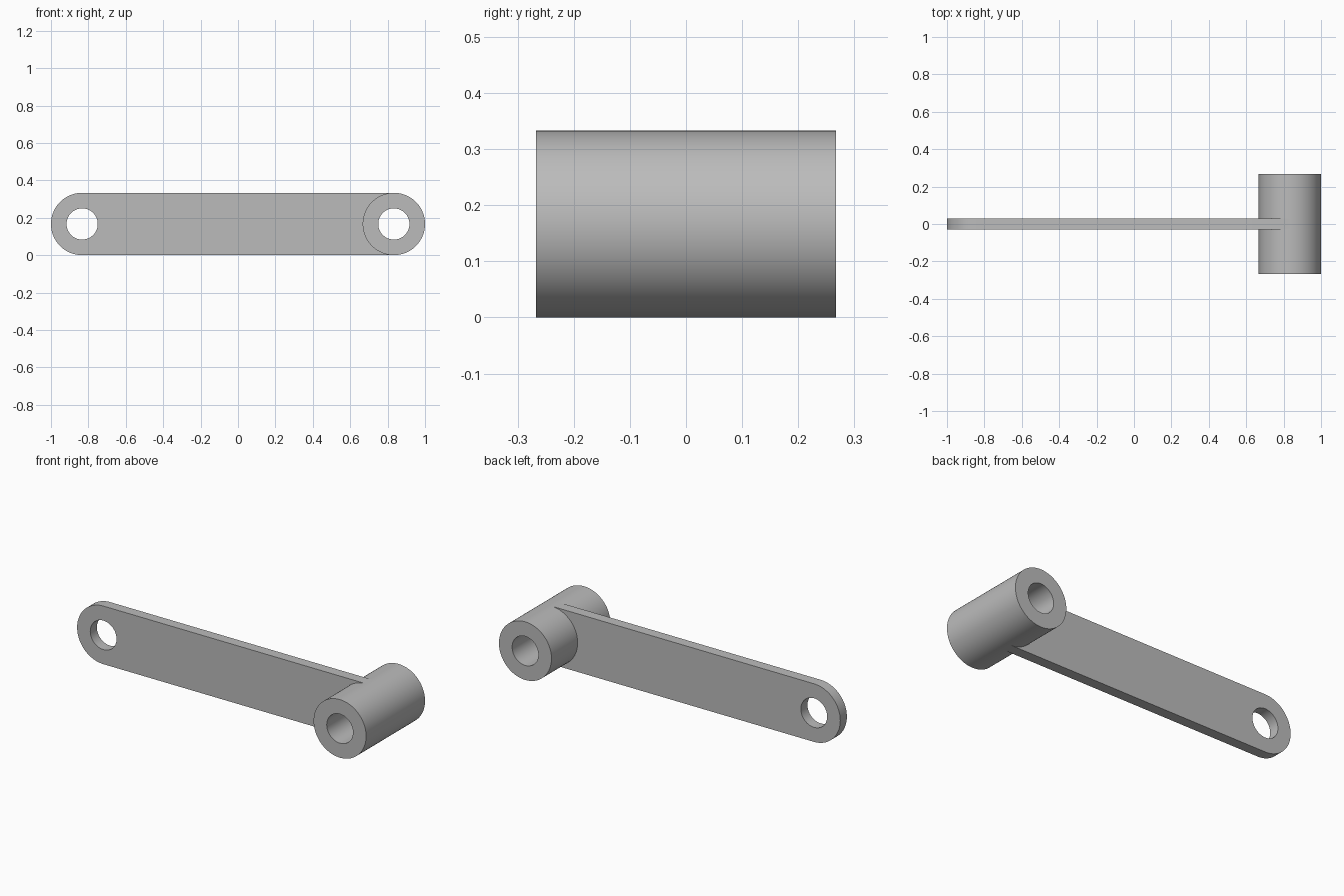
import bpy, bmesh
from math import cos, sin, pi, radians
from mathutils import Matrix

cube = bpy.data.objects.get("Cube")
if cube:
    bpy.data.objects.remove(cube)

R = 1 / 6            # outer radius, also the axis height
BORE = R / 2         # hole radius
PIVOT = 1 - R        # distance of each hole from the centre

grey = bpy.data.materials.new("plain_grey")
grey.use_nodes = True
colour = (0.5, 0.5, 0.5, 1)
grey.diffuse_color = colour
grey.node_tree.nodes["Principled BSDF"].inputs["Base Color"].default_value = colour


def arc(cx, radius, start, end, steps):
    """Points on an arc centred at (cx, R), angles in degrees."""
    angles = [radians(start + (end - start) * i / steps) for i in range(steps + 1)]
    return [(cx + radius * cos(a), R + radius * sin(a)) for a in angles]


def circle(cx, radius):
    return arc(cx, radius, 0, 360, 96)[:-1]


def extruded(name, outlines, half_depth):
    """Extrude closed outlines (inner ones become holes) along y."""
    curve = bpy.data.curves.new(name, 'CURVE')
    curve.dimensions = '2D'
    curve.fill_mode = 'BOTH'
    curve.extrude = half_depth
    for points in outlines:
        spline = curve.splines.new('POLY')
        spline.points.add(len(points) - 1)
        for p, (x, z) in zip(spline.points, points):
            p.co = (x, z, 0, 1)
        spline.use_cyclic_u = True
    obj = bpy.data.objects.new(name, curve)
    bpy.context.collection.objects.link(obj)
    bpy.ops.object.select_all(action='DESELECT')
    obj.select_set(True)
    bpy.context.view_layer.objects.active = obj
    bpy.ops.object.convert(target='MESH')
    obj = bpy.context.view_layer.objects.active
    # Stand the profile upright and weld the caps to the walls
    bm = bmesh.new()
    bm.from_mesh(obj.data)
    bm.transform(Matrix.Rotation(pi / 2, 4, 'X'))
    bmesh.ops.remove_doubles(bm, verts=bm.verts, dist=0.0001)
    bmesh.ops.recalc_face_normals(bm, faces=bm.faces)
    bm.to_mesh(obj.data)
    bm.free()
    obj.data.materials.clear()
    obj.data.materials.append(grey)
    bpy.ops.object.shade_smooth_by_angle(angle=radians(30))
    return obj


# Flat arm: rounded free end, other end hollowed to stay inside the boss wall
arm_outline = arc(-PIVOT, R, 90, 270, 48) + arc(PIVOT, R * 0.75, 270, 90, 48)
arm_outline.insert(49, (PIVOT, 0))
arm_outline.append((PIVOT, 2 * R))
extruded("arm", [arm_outline, circle(-PIVOT, BORE)], 0.03)

# Tubular boss through the end of the arm
extruded("boss", [circle(PIVOT, R), circle(PIVOT, BORE)], 0.267)
